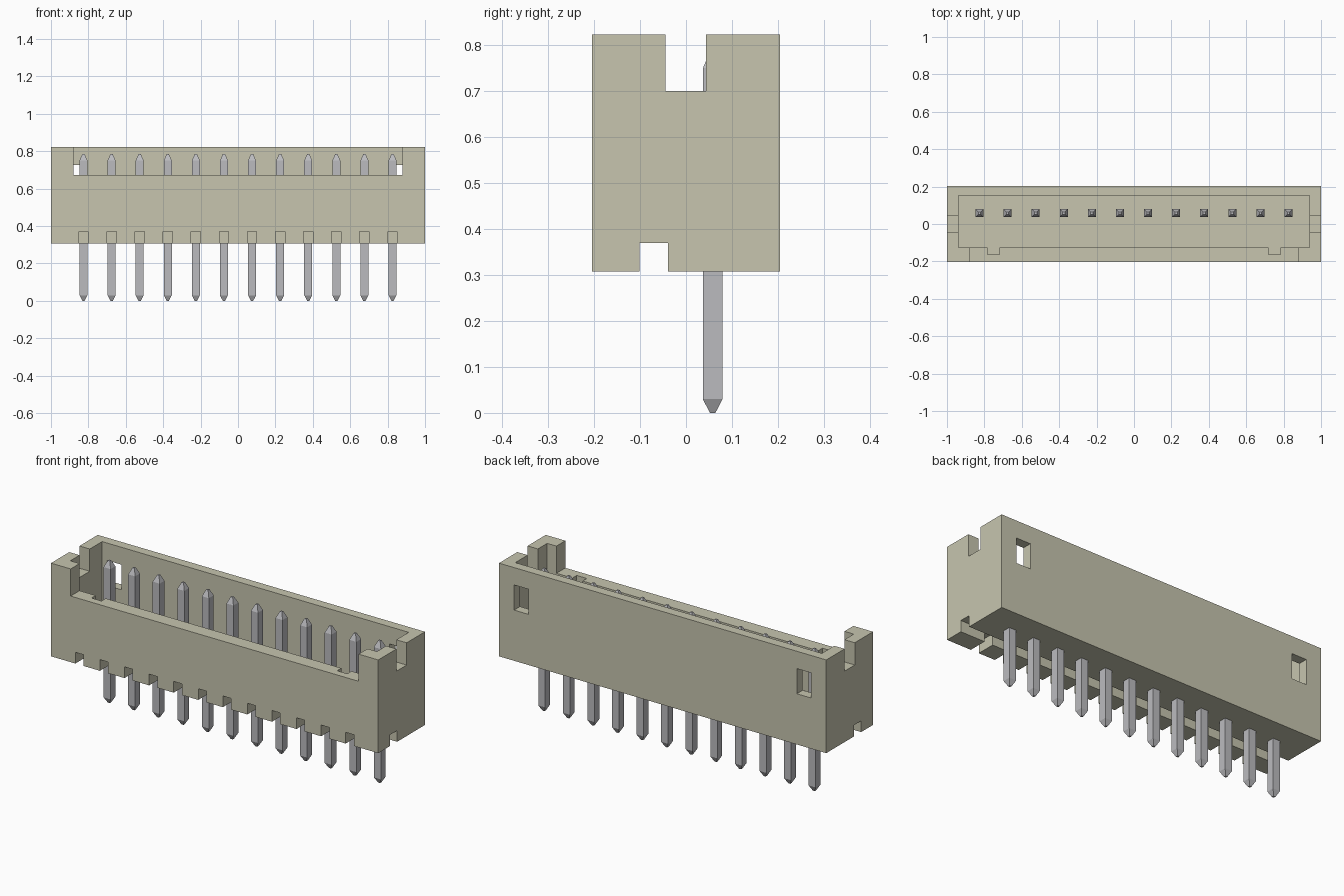
import bpy
import bmesh

cube = bpy.data.objects.get("Cube")
if cube:
    bpy.data.objects.remove(cube, do_unlink=True)


def make_material(name, rgb):
    mat = bpy.data.materials.new(name)
    mat.use_nodes = True
    mat.diffuse_color = (*rgb, 1)
    mat.node_tree.nodes["Principled BSDF"].inputs["Base Color"].default_value = (*rgb, 1)
    return mat


khaki = make_material("khaki plastic", (0.57, 0.56, 0.43))
metal = make_material("grey metal", (0.50, 0.50, 0.52))


def make_object(name, bm, mat):
    mesh = bpy.data.meshes.new(name)
    bmesh.ops.recalc_face_normals(bm, faces=bm.faces)
    bm.to_mesh(mesh)
    bm.free()
    mesh.materials.append(mat)
    obj = bpy.data.objects.new(name, mesh)
    bpy.context.collection.objects.link(obj)
    return obj


def boxes(name, spans, mat=khaki):
    """One object of separate boxes, each (x0, x1, y0, y1, z0, z1)."""
    bm = bmesh.new()
    for x0, x1, y0, y1, z0, z1 in spans:
        verts = bmesh.ops.create_cube(bm, size=1)["verts"]
        for v in verts:
            v.co = (x0 if v.co.x < 0 else x1,
                    y0 if v.co.y < 0 else y1,
                    z0 if v.co.z < 0 else z1)
    return make_object(name, bm, mat)


def mirrored(x0, x1, *rest):
    return [(x0, x1, *rest), (-x1, -x0, *rest)]


PIN_X = [(i - 5.5) * 0.1502 for i in range(12)]
BOTTOM, TOP, FLOOR = 0.308, 0.823, 0.43
HALF_DEPTH = 0.204

# Housing block and the shapes cut out of it
housing = boxes("housing", [(-1, 1, -HALF_DEPTH, HALF_DEPTH, BOTTOM, TOP)])
cutters = [
    boxes("cavity_cutter", [(-0.937, 0.937, -0.126, 0.152, FLOOR, 1)]),
    boxes("front_opening_cutter", [(-0.88, 0.88, -0.3, -0.05, 0.673, 1.1)]),
    boxes("end_slot_cutter", mirrored(0.9, 1.1, -0.045, 0.044, 0.70, 1.2)),
    boxes("key_groove_cutter", mirrored(0.72, 0.782, -0.163, -0.09, FLOOR, 1.3)),
    boxes("back_window_cutter", mirrored(0.82, 0.908, 0.1, 0.3, 0.588, 0.727)),
    boxes("bottom_channel_cutter", [(-1.1, 1.1, -0.101, -0.039, 0.2, 0.37)]),
    boxes("front_notch_cutter",
          [(x - 0.025, x + 0.025, -0.3, -0.07, 0.1, 0.37) for x in PIN_X]),
]
bpy.context.view_layer.objects.active = housing
for cutter in cutters:
    cutter.hide_render = True
    mod = housing.modifiers.new(cutter.name, "BOOLEAN")
    mod.operation = "DIFFERENCE"
    mod.solver = "EXACT"
    mod.object = cutter
    bpy.ops.object.modifier_apply(modifier=mod.name)
    bpy.data.objects.remove(cutter, do_unlink=True)


# Square pins with tapered ends: (height, half width) rings
PIN_RINGS = [(0, 0.006), (0.03, 0.0213), (0.75, 0.0213), (0.785, 0.006)]


def make_pin(name, x, y):
    bm = bmesh.new()
    rings = [[bm.verts.new((x + sx * r, y + sy * r, z))
              for sx, sy in ((-1, -1), (1, -1), (1, 1), (-1, 1))]
             for z, r in PIN_RINGS]
    for low, high in zip(rings, rings[1:]):
        for i in range(4):
            j = (i + 1) % 4
            bm.faces.new((low[i], low[j], high[j], high[i]))
    bm.faces.new(rings[0])
    bm.faces.new(rings[-1])
    return make_object(name, bm, metal)


for n, x in enumerate(PIN_X, 1):
    make_pin(f"pin_{n}", x, 0.058)
